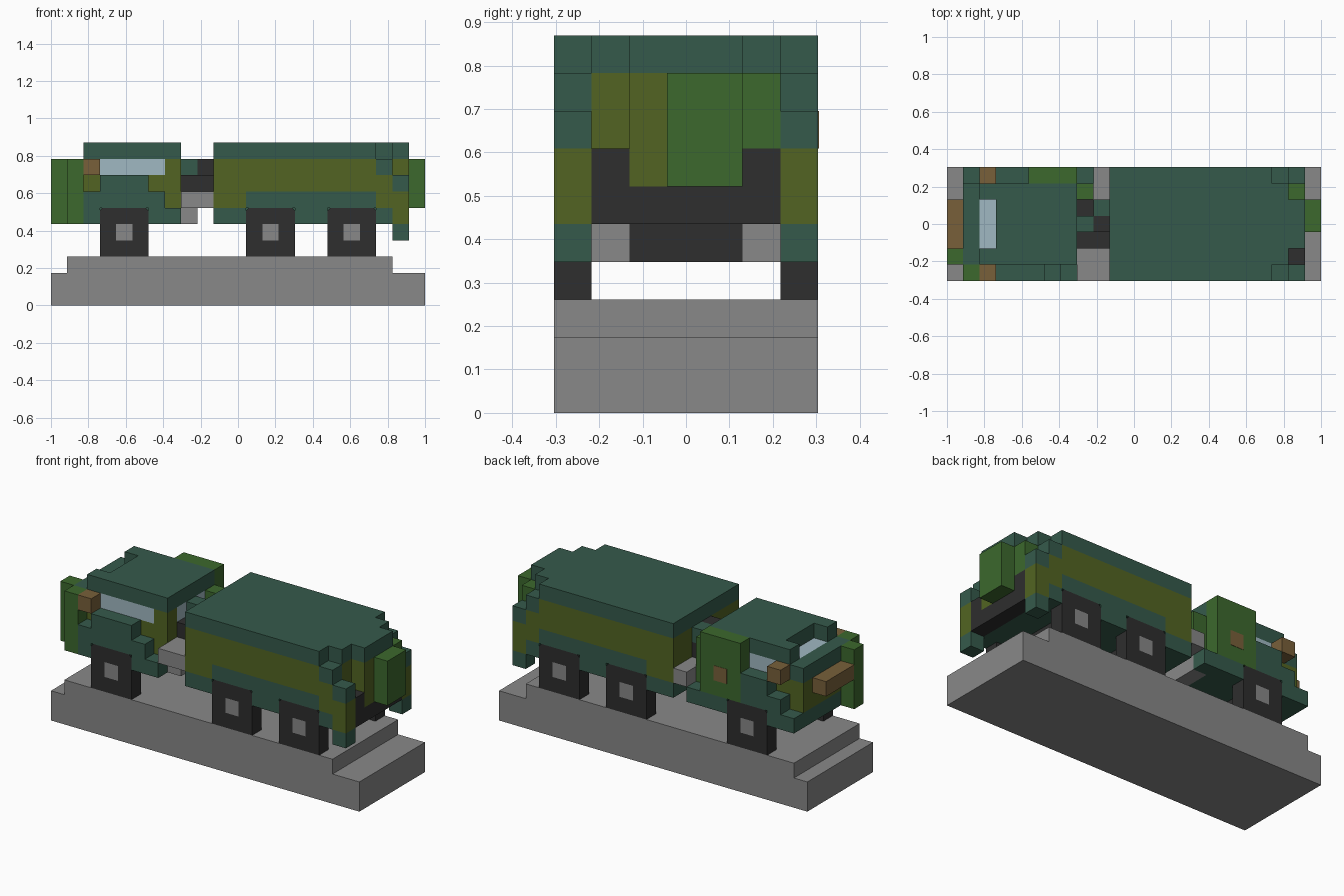
import bpy, bmesh
from mathutils import Vector

cube = bpy.data.objects.get("Cube")
if cube:
    bpy.data.objects.remove(cube)

U = 2 / 23          # size of one block
LENGTH, WIDTH = 23, 7


def material(name, hexcode):
    def linear(c):
        return c / 12.92 if c <= 0.04045 else ((c + 0.055) / 1.055) ** 2.4
    rgb = [linear(int(hexcode[n:n + 2], 16) / 255) for n in (0, 2, 4)]
    mat = bpy.data.materials.new(name)
    mat.use_nodes = True
    mat.diffuse_color = (*rgb, 1)
    mat.node_tree.nodes["Principled BSDF"].inputs["Base Color"].default_value = (*rgb, 1)
    return mat


teal = material("dark green", "355A4B")
olive = material("olive", "526422")
green = material("leaf green", "3C682D")
gray = material("gray", "888888")
black = material("black", "2E2E2E")
glass = material("pale blue glass", "A0B8C2")
brown = material("brown", "78603A")


def block(name, mat, x, y, z, chamfer=0):
    """Box spanning block ranges along each axis, optionally with chamfered upper corners."""
    bm = bmesh.new()
    bmesh.ops.create_cube(bm, size=1)
    low = Vector((x[0] - LENGTH / 2, y[0] - WIDTH / 2, z[0])) * U
    high = Vector((x[1] - LENGTH / 2, y[1] - WIDTH / 2, z[1])) * U
    for v in bm.verts:
        v.co = Vector(high[a] if v.co[a] > 0 else low[a] for a in range(3))
    if chamfer:
        top = [e for e in bm.edges if all(v.co.z > high.z - U / 2 for v in e.verts)
               and abs(e.verts[0].co.x - e.verts[1].co.x) < U / 2]
        bmesh.ops.bevel(bm, geom=top, offset=chamfer, segments=1, affect='EDGES')
    mesh = bpy.data.meshes.new(name)
    bm.to_mesh(mesh)
    bm.free()
    mesh.materials.append(mat)
    obj = bpy.data.objects.new(name, mesh)
    bpy.context.collection.objects.link(obj)
    return obj


def pair(name, mat, x, y, z, chamfer=0):
    """The same block on both sides of the truck."""
    block(name + "_near", mat, x, y, z, chamfer)
    block(name + "_far", mat, x, (WIDTH - y[1], WIDTH - y[0]), z, chamfer)


ALL, CORE, MID = (0, 7), (1, 6), (2, 5)
SIDE, INNER, FAR = (0, 1), (1, 2), (6, 7)

# Stone base
block("base_slab", gray, (0, 23), ALL, (0, 2))
block("base_step", gray, (1, 21), ALL, (2, 3))

# Wheels with hubs and axles
for n, start in enumerate((3, 12, 17)):
    label = "wheel_%d" % n
    hub = (start + 1, start + 2)
    pair(label + "_front_part", black, (start, start + 1), SIDE, (3, 5))
    pair(label + "_rear_part", black, (start + 2, start + 3), SIDE, (3, 5))
    pair(label + "_bottom", black, hub, SIDE, (3, 4))
    pair(label + "_top", black, (start, start + 3), SIDE, (5, 6), 0.015)
    pair(label + "_hub", gray, hub, (0, 2), (4, 5))
    block(label + "_axle", black, hub, MID, (4, 5))

# Cab body
block("cab_floor", teal, (1, 8), CORE, (5, 6))
block("cab_body", olive, (1, 8), CORE, (6, 8))
block("cab_brow", teal, (1, 2), CORE, (8, 9))
block("windshield", glass, (2, 3), MID, (8, 9))
pair("windshield_pillar", olive, (2, 3), INNER, (8, 9))
block("cab_windows", glass, (3, 7), CORE, (8, 9))
pair("cab_rear_pillar", olive, (7, 8), INNER, (8, 9))
block("cab_rear_window", glass, (7, 8), MID, (8, 9))
block("cab_roof", teal, (3, 8), CORE, (9, 10))
pair("roof_tip", teal, (2, 3), INNER, (9, 10))

# Stepped cab fenders
pair("fender_front", teal, (2, 3), SIDE, (5, 6))
pair("fender_rear", teal, (6, 8), SIDE, (5, 6))
block("door_lower_near", teal, (2, 7), SIDE, (6, 7))
block("door_upper_near", teal, (3, 6), SIDE, (7, 8))
block("door_lower_far", teal, (2, 5), FAR, (6, 7))
block("door_upper_far", teal, (3, 5), FAR, (7, 8))
block("bumper_corner", teal, (1, 2), FAR, (5, 6))
block("rear_step", teal, (8, 9), FAR, (5, 6))

# Cab fittings and foliage
pair("mirror", brown, (2, 3), SIDE, (8, 9))
block("front_beam", brown, (0, 1), MID, (7, 8))
block("front_leaves", green, (0, 1), INNER, (5, 9))
block("corner_leaves", green, (1, 2), SIDE, (5, 9))
block("side_leaves", green, (5, 8), FAR, (6, 10))
block("side_knot", brown, (6, 7), (6, 7.02), (7, 8))
block("rear_leaves", green, (8, 9), (5, 6), (6, 9))

# Coupling between cab and cargo box
block("coupling_base", gray, (8, 9), CORE, (5, 6))
block("coupling_near", gray, (8, 10), (0, 2), (6, 7))
block("coupling_far", gray, (9, 10), (5, 7), (6, 7))
block("coupling_core", black, (8, 10), MID, (6, 8))
block("coupling_cap", teal, (8, 9), (3, 4), (8, 9))
block("coupling_pipe", black, (9, 10), (3, 4), (8, 9))
block("coupling_valve", teal, (9, 10), (4, 5), (8, 9))

# Cargo box in colour bands
block("cargo_floor", teal, (10, 21), CORE, (5, 6))
for n, span in enumerate(((10, 12), (15, 17), (20, 21))):
    pair("cargo_skirt_%d" % n, teal, span, SIDE, (5, 6))
block("cargo_front_band", olive, (10, 12), ALL, (6, 7))
block("cargo_low_band", teal, (12, 20), ALL, (6, 7))
block("cargo_rear_band", olive, (20, 21), ALL, (6, 8))
block("cargo_main_band", olive, (10, 20), ALL, (7, 9))
block("cargo_roof", teal, (10, 20), ALL, (9, 10))

# Rounded cargo tail
block("tail_roof_inner", teal, (20, 21), CORE, (9, 10))
block("tail_roof_outer", teal, (21, 22), MID, (9, 10))
block("tail_upper", olive, (20, 21), CORE, (8, 9))
pair("tail_shoulder", teal, (20, 21), SIDE, (8, 9))
pair("tail_post_top", teal, (21, 22), SIDE, (7, 8))
pair("tail_post", olive, (21, 22), SIDE, (5, 7))
pair("tail_post_foot", teal, (21, 22), SIDE, (4, 5))
block("tail_door", olive, (21, 22), MID, (6, 9))
block("tail_bumper", black, (21, 22), CORE, (5, 6))
pair("tail_bumper_end", black, (21, 22), INNER, (6, 7))
block("tail_leaves", green, (22, 23), (3, 5), (6, 9))
block("tail_leaves_side", green, (21, 22), (5, 6), (7, 9))
